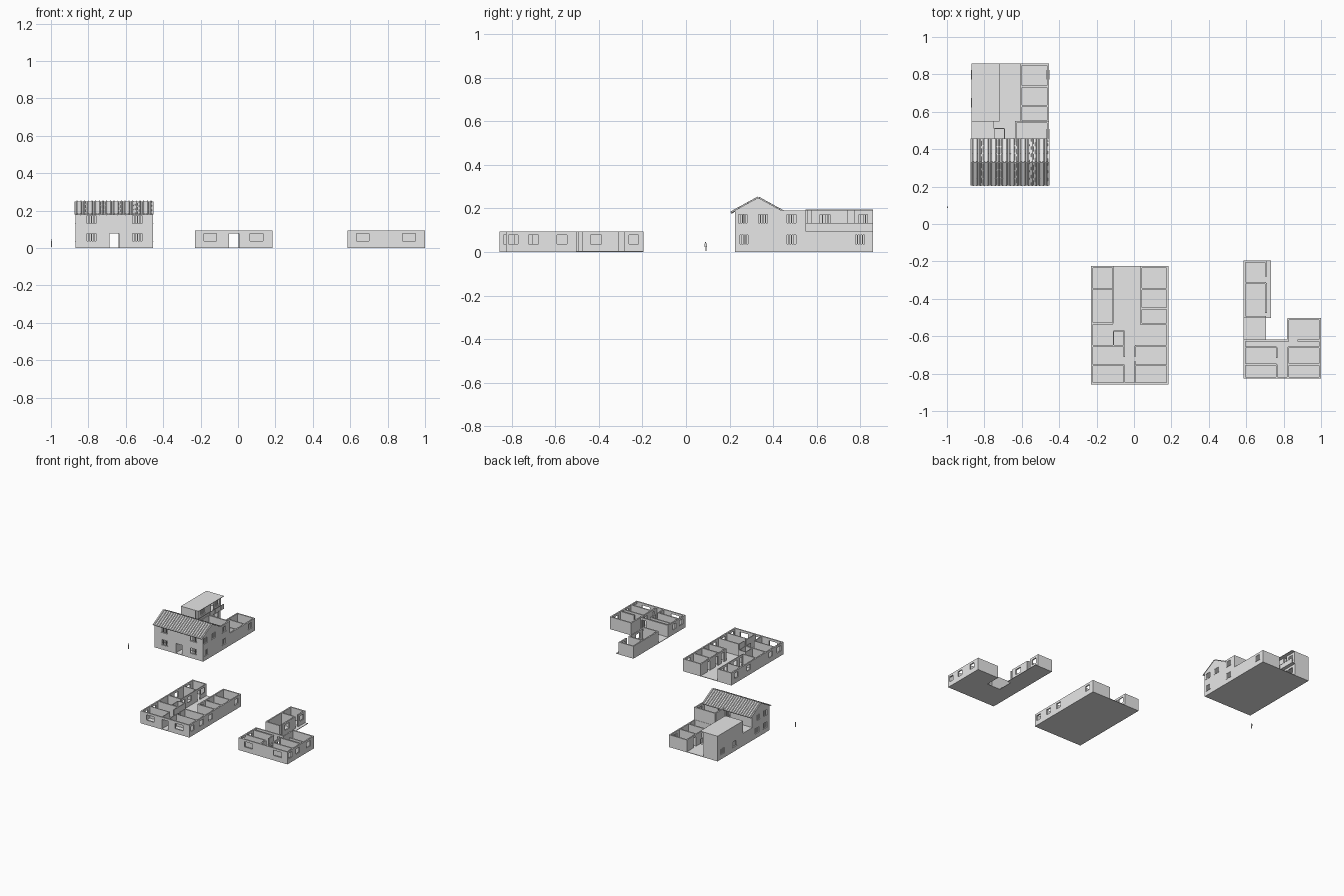
import bpy, bmesh, math
from mathutils import Matrix

if "Cube" in bpy.data.objects:
    bpy.data.objects.remove(bpy.data.objects["Cube"])

grey = bpy.data.materials.new("light_grey")
grey.use_nodes = True
grey.diffuse_color = (0.8, 0.8, 0.8, 1)
grey.node_tree.nodes["Principled BSDF"].inputs["Base Color"].default_value = (0.8, 0.8, 0.8, 1)

T = 0.01        # wall thickness
THIN = 0.006    # thin partitions
H = 0.095       # storey height
W, D = 0.415, 0.632
SLAB = 0.004
E = T / 2


def finish(name, bm, origin=(0, 0, 0)):
    mesh = bpy.data.meshes.new(name)
    bm.to_mesh(mesh)
    bm.free()
    mesh.materials.append(grey)
    ob = bpy.data.objects.new(name, mesh)
    ob.location = origin
    bpy.context.collection.objects.link(ob)


def box(bm, x0, x1, y0, y1, z0, z1):
    m = Matrix.Translation(((x0 + x1) / 2, (y0 + y1) / 2, (z0 + z1) / 2))
    m = m @ Matrix.Diagonal((x1 - x0, y1 - y0, z1 - z0, 1))
    bmesh.ops.create_cube(bm, size=1, matrix=m)


def run(bm, axis, pos, a, b, z0, z1, t=T):
    """Box running along one axis, centred on pos across it."""
    if b - a < 0.0005:
        return
    if axis == "x":
        box(bm, a, b, pos - t / 2, pos + t / 2, z0, z1)
    else:
        box(bm, pos - t / 2, pos + t / 2, a, b, z0, z1)


def wall(bm, axis, pos, a, b, wins=(), doors=(), bars=None, t=T):
    """Wall with window and door openings given as (start, end)."""
    holes = sorted([(s, e, 0.037) for s, e in wins] + [(s, e, 0.0) for s, e in doors])
    at = a
    for s, e, sill in holes:
        run(bm, axis, pos, at, s, 0, H, t)
        if sill:
            run(bm, axis, pos, s, e, 0, sill, t)
        run(bm, axis, pos, s, e, 0.078, H, t)
        at = e
        # upright window bars and sill
        if bars is not None and sill:
            for i in range(5):
                p = s + (e - s) * i / 4
                run(bars, axis, pos, p - 0.002, p + 0.002, sill, 0.078, t * 0.5)
            run(bars, axis, pos, s - 0.003, e + 0.003, sill - 0.003, sill, t + 0.004)
    run(bm, axis, pos, at, b, 0, H, t)


SIDE_LOW = [(0.02, 0.06), (0.235, 0.28), (0.55, 0.595)]
SIDE_UP = [(0.012, 0.055), (0.105, 0.15), (0.235, 0.28)]
FRONT = [(0.048, 0.116), (0.295, 0.363)]
FRONT_NARROW = [(0.06, 0.113), (0.305, 0.36)]


def ground_floor(name, ox, oy, front, side, grilles=False):
    bm = bmesh.new()
    bars = bmesh.new() if grilles else None
    box(bm, 0, W, 0, D, 0, SLAB)
    # outer walls
    wall(bm, "x", E, 0, W, front, [(0.183, 0.235)], bars)
    wall(bm, "y", E, T, D, [(0.03, 0.075), (0.13, 0.175), (0.4, 0.445), (0.55, 0.595)], (), bars)
    wall(bm, "y", W - E, T, D, side, (), bars)
    wall(bm, "x", D - E, T, 0.12)
    wall(bm, "x", D - E, 0.265, W - T)
    # courtyard walls
    wall(bm, "y", 0.118, 0.325, D, [(0.4, 0.445), (0.56, 0.605)],
         [(0.335, 0.365), (0.52, 0.55)], t=THIN)
    wall(bm, "y", 0.267, 0.32, D, (), [(0.345, 0.38), (0.42, 0.45), (0.52, 0.55)])
    # room partitions
    wall(bm, "x", 0.325, T, 0.118)
    wall(bm, "x", 0.51, T, 0.118, t=THIN)
    for v in (0.322, 0.405, 0.51):
        wall(bm, "x", v, 0.267, W - T)
    for v, t in ((0.102, THIN), (0.205, T)):
        wall(bm, "x", v, T, 0.178, t=t)
        wall(bm, "x", v, 0.235, W - T, t=t)
    # corridor and stair walls
    for u, a, b in ((0.178, T, 0.102), (0.178, 0.145, 0.285), (0.235, T, 0.125),
                    (0.235, 0.145, 0.205), (0.12, 0.205, 0.285)):
        wall(bm, "y", u, a, b, t=THIN)
    wall(bm, "x", 0.285, 0.12, 0.178, t=THIN)
    finish(name, bm, (ox, oy, 0))
    if bars:
        finish(name + "_grilles", bars, (ox, oy, 0))


def upper_floor(name, ox, oy, z, front, grilles=False):
    bm = bmesh.new()
    bars = bmesh.new() if grilles else None
    # floor slabs: front block, side room, terrace, rear wing with balcony
    for x0, x1, y0, y1 in ((0, W, 0, 0.21), (0.235, W, 0.21, 0.325),
                           (0, 0.12, 0.21, 0.325), (0, 0.148, 0.325, D)):
        box(bm, x0, x1, y0, y1, 0, SLAB)
    # front block and side room
    wall(bm, "x", E, 0, W, front, (), bars)
    wall(bm, "y", E, T, 0.21, [(0.03, 0.07), (0.115, 0.15)], (), bars)
    wall(bm, "y", W - E, T, 0.325, SIDE_UP, (), bars)
    wall(bm, "x", 0.32, 0.235, W - T)
    wall(bm, "y", 0.238, 0.2, 0.32)
    wall(bm, "x", 0.205, T, 0.238, (), [(0.19, 0.225)])
    wall(bm, "x", 0.205, 0.29, W - T)
    for v in (0.075, 0.168):
        wall(bm, "x", v, T, 0.178)
        wall(bm, "x", v, 0.238, W - T)
    wall(bm, "y", 0.178, T, 0.075)
    wall(bm, "y", 0.178, 0.11, 0.168)
    wall(bm, "y", 0.238, T, 0.168, (), [(0.04, 0.065), (0.125, 0.155)])
    # rear wing
    wall(bm, "y", E, 0.325, D)
    wall(bm, "x", 0.33, T, 0.12)
    wall(bm, "x", D - E, T, 0.12)
    wall(bm, "x", 0.512, T, 0.12)
    wall(bm, "y", 0.12, 0.35, 0.512, [(0.388, 0.438)], (), bars)
    wall(bm, "y", 0.12, 0.545, D, [(0.565, 0.61)], (), bars)
    finish(name, bm, (ox, oy, z))
    if bars:
        finish(name + "_grilles", bars, (ox, oy, z))


# complete house and the two separate floors
HX, HY = -0.870, 0.226
ground_floor("house_ground_floor", HX, HY, FRONT_NARROW, SIDE_LOW, True)
upper_floor("house_upper_floor", HX, HY, H, FRONT_NARROW, True)
ground_floor("open_ground_floor", -0.23, -0.857, FRONT, SIDE_LOW + [(0.125, 0.17)])
upper_floor("open_upper_floor", 0.585, -0.827, 0, FRONT)

# gable ends
RIDGE_V, RIDGE_Z, EAVE = 0.105, 0.247, 0.124
bm = bmesh.new()
for u in (0, W - T):
    tri = [bm.verts.new((u, v, z)) for v, z in ((0, 2 * H), (2 * RIDGE_V, 2 * H), (RIDGE_V, RIDGE_Z))]
    face = bm.faces.new(tri)
    ext = bmesh.ops.extrude_face_region(bm, geom=[face])
    bmesh.ops.translate(bm, vec=(T, 0, 0), verts=[g for g in ext["geom"] if isinstance(g, bmesh.types.BMVert)])
bmesh.ops.recalc_face_normals(bm, faces=bm.faces)
finish("gable_ends", bm, (HX, HY, 0))

# pitched roof: a sheet and barrel tiles on each slope
DROP = 0.068
length = math.hypot(EAVE, DROP)
TILES = 21
ridge = Matrix.Translation((W / 2, RIDGE_V, RIDGE_Z))
for name, turn in (("back_roof_slope", 0), ("front_roof_slope", math.pi)):
    bm = bmesh.new()
    box(bm, -W / 2 - 0.003, W / 2 + 0.003, 0, length, -0.001, 0.002)
    for i in range(TILES):
        x = (i + 0.5) * W / TILES - W / 2
        for k in range(3):
            m = Matrix.Translation((x, length * (k + 0.5) / 3, 0.002))
            m = m @ Matrix.Rotation(math.pi / 2 - 0.03, 4, "X")
            bmesh.ops.create_cone(bm, cap_ends=True, segments=8, radius1=0.0058,
                                  radius2=0.005, depth=length / 3, matrix=m)
    slope = ridge @ Matrix.Rotation(turn, 4, "Z") @ Matrix.Rotation(-math.atan2(DROP, EAVE), 4, "X")
    bm.transform(slope)
    finish(name, bm, (HX, HY, 0))

# flat roof over the rear wing
bm = bmesh.new()
box(bm, 0, 0.15, 0.322, D, 2 * H, 2 * H + 0.004)
finish("wing_flat_roof", bm, (HX, HY, 0))

# balcony railing
bm = bmesh.new()
run(bm, "y", 0.147, 0.325, D, H + 0.035, H + 0.038, 0.003)
run(bm, "y", 0.147, 0.325, D, H, H + 0.035, 0.001)
for i in range(10):
    v = 0.3265 + i * (D - 0.328) / 9
    run(bm, "y", 0.147, v - 0.001, v + 0.001, H, H + 0.036, 0.003)
finish("balcony_railing", bm, (HX, HY, 0))

# standing figure
bm = bmesh.new()
for s in (-1, 1):
    box(bm, -0.0015, 0.0015, s * 0.002 - 0.0012, s * 0.002 + 0.0012, 0, 0.022)
    box(bm, -0.001, 0.001, s * 0.0045 - 0.0008, s * 0.0045 + 0.0008, 0.018, 0.034)
box(bm, -0.002, 0.002, -0.0035, 0.0035, 0.021, 0.035)
bmesh.ops.create_icosphere(bm, subdivisions=1, radius=0.003, matrix=Matrix.Translation((0, 0, 0.039)))
finish("standing_figure", bm, (-0.997, 0.09, 0.005))
